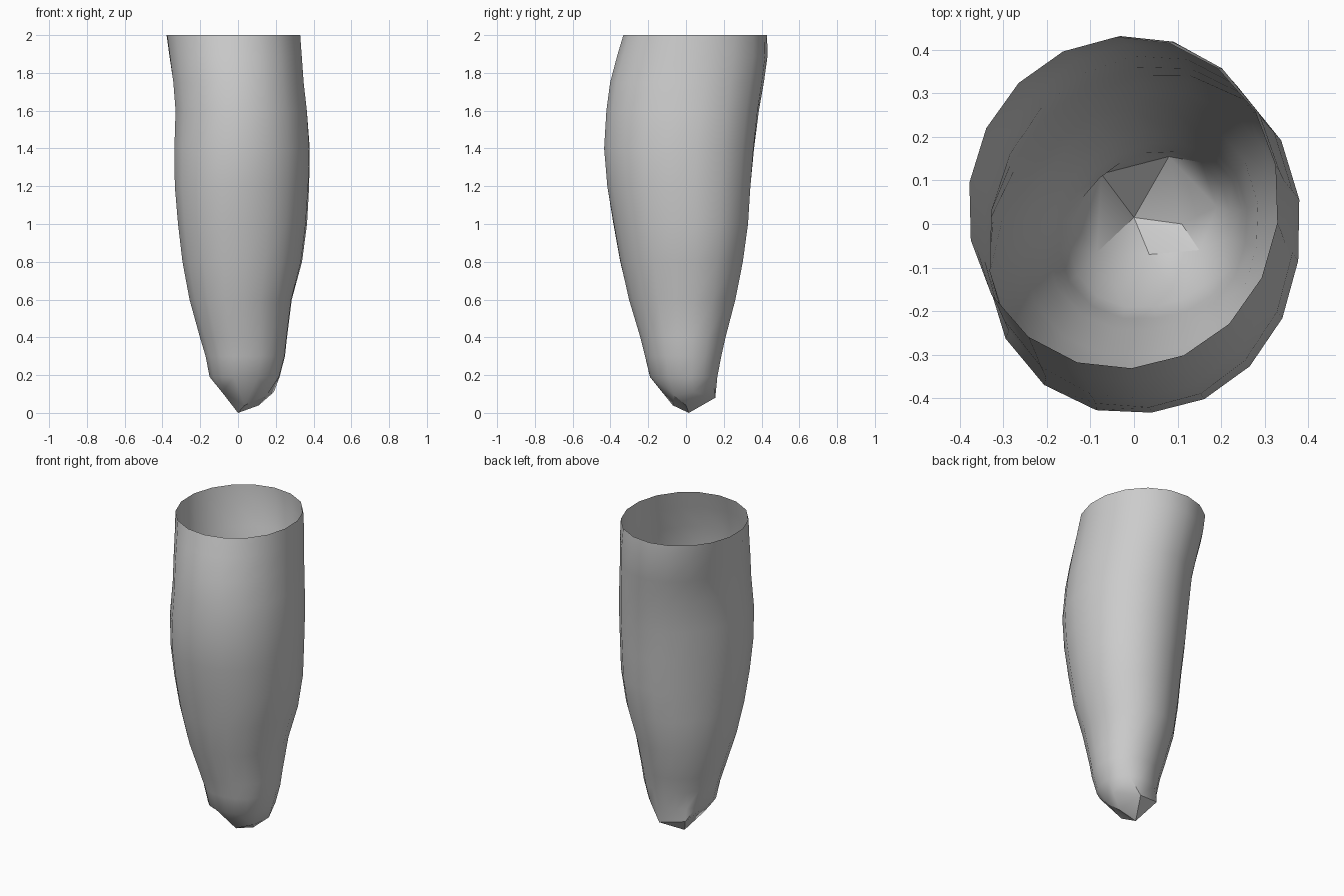
import bpy, bmesh, math
from mathutils import Vector

cube = bpy.data.objects.get("Cube")
if cube:
    bpy.data.objects.remove(cube, do_unlink=True)

SIDES = 18
START = math.radians(-87)

# Cross-sections: height, left and right limits in x, front and back limits in y,
# and how far the section is skewed along its diagonal
SECTIONS = [
    (2.00, -.382, .332, -.332, .43, .005),
    (1.89, -.367, .34, -.365, .433, .006),
    (1.75, -.347, .35, -.402, .414, .01),
    (1.60, -.333, .367, -.422, .388, .015),
    (1.40, -.337, .38, -.434, .363, .021),
    (1.20, -.332, .374, -.417, .343, .027),
    (1.00, -.312, .36, -.382, .326, .033),
    (0.80, -.29, .335, -.347, .30, .028),
    (0.60, -.255, .283, -.302, .263, .02),
    (0.40, -.20, .258, -.242, .21, .017),
    (0.30, -.17, .247, -.217, .187, .016),
    (0.19, -.148, .218, -.19, .165, .016),
]
# Uneven last ring around the pointed bottom
TIP_RING = [(.035, -.07, .04), (.15, -.06, .09), (.19, .04, .11),
            (.08, .155, .08), (-.075, .115, .11), (-.085, -.065, .11)]

grey = bpy.data.materials.new("plain grey")
grey.use_nodes = True
colour = (.6, .6, .6, 1)
grey.diffuse_color = colour
grey.node_tree.nodes["Principled BSDF"].inputs["Base Color"].default_value = colour

bm = bmesh.new()


def section_ring(z, x0, x1, y0, y1, skew):
    """Oval ring, fuller on one diagonal and flatter at the back left of the page."""
    ring = []
    for i in range(SIDES):
        a = START + math.tau * i / SIDES
        c, s = math.cos(a), math.sin(a)
        bulge = 0 if c > 0 > s else skew * math.sin(2 * a)
        ring.append(bm.verts.new(((x0 + x1) / 2 + ((x1 - x0) / 2 + bulge) * c,
                                  (y0 + y1) / 2 + ((y1 - y0) / 2 + bulge) * s, z)))
    return ring


def join_rings(lower, upper):
    """Faces between two rings; repeated lower corners collapse to triangles."""
    for i in range(len(upper)):
        j = (i + 1) % len(upper)
        bm.faces.new(dict.fromkeys((lower[i], lower[j], upper[j], upper[i])))


# Tapering open sleeve
rings = [section_ring(*section) for section in SECTIONS]
for upper, lower in zip(rings, rings[1:]):
    join_rings(lower, upper)

# Faceted tip: each sleeve corner runs to its nearest tip corner
tip = [bm.verts.new(p) for p in TIP_RING]
nearest = [min(tip, key=lambda t: (t.co - v.co).xy.length) for v in rings[-1]]
join_rings(nearest, rings[-1])
point = bm.verts.new((0, .015, 0))
for i, v in enumerate(tip):
    bm.faces.new((point, tip[(i + 1) % len(tip)], v))

# Low keel running sideways from the point
keel_edge = bm.edges.get((point, tip[2]))
keel = bmesh.utils.edge_split(keel_edge, point, .5)[1]
keel.co = Vector((.11, 0, .04))
bmesh.ops.triangulate(bm, faces=keel.link_faces[:])

mesh = bpy.data.meshes.new("tapered_sleeve")
bm.to_mesh(mesh)
bm.free()
mesh.materials.append(grey)
sleeve = bpy.data.objects.new("tapered_sleeve", mesh)
bpy.context.collection.objects.link(sleeve)

bpy.ops.object.select_all(action="DESELECT")
sleeve.select_set(True)
bpy.context.view_layer.objects.active = sleeve
bpy.ops.object.shade_smooth_by_angle(angle=math.radians(30))
